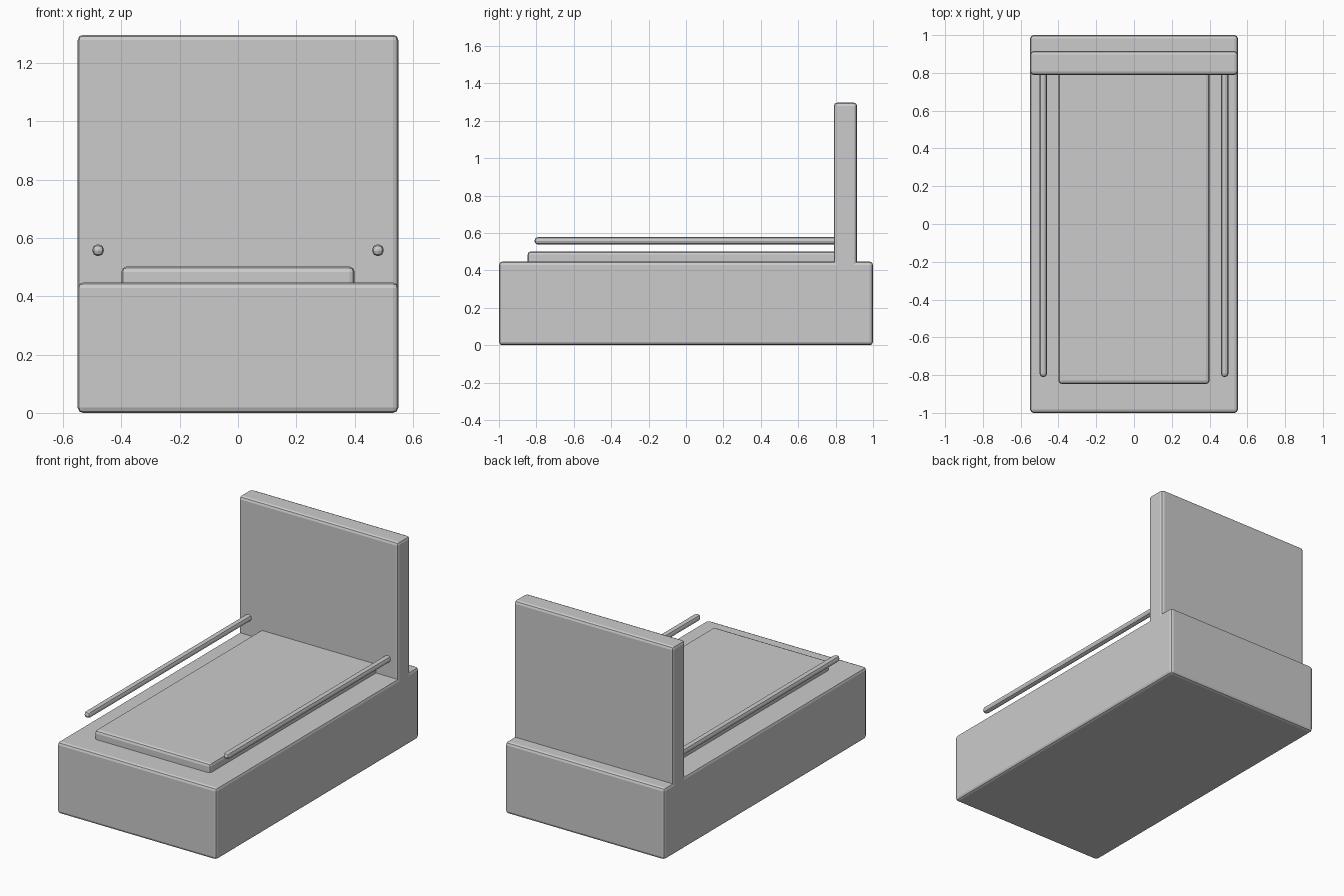
import bpy

if "Cube" in bpy.data.objects:
    bpy.data.objects.remove(bpy.data.objects["Cube"])


def box(name, lo, hi, bevel=0.018, segments=2):
    """Axis-aligned box between two corners, with rounded edges."""
    centre = [(a + b) / 2 for a, b in zip(lo, hi)]
    bpy.ops.mesh.primitive_cube_add(size=1, location=centre)
    ob = bpy.context.object
    ob.name = name
    ob.scale = [b - a for a, b in zip(lo, hi)]
    bpy.ops.object.transform_apply(location=False, rotation=False, scale=True)
    mod = ob.modifiers.new("rounded_edges", 'BEVEL')
    mod.width = bevel
    mod.segments = segments
    mod.limit_method = 'ANGLE'
    return ob


# Solid base
box("base", (-0.55, -1.0, 0.0), (0.55, 1.0, 0.447))

# Upright panel near the back, sunk into the base
box("back_panel", (-0.55, 0.79, 0.40), (0.55, 0.915, 1.297))

# Raised deck running into the panel
box("deck", (-0.40, -0.847, 0.42), (0.40, 0.82, 0.502))

# Side rails held by the panel
for side, x in (("left", -0.48), ("right", 0.48)):
    box(side + "_rail", (x - 0.02, -0.81, 0.538), (x + 0.02, 0.81, 0.578))
